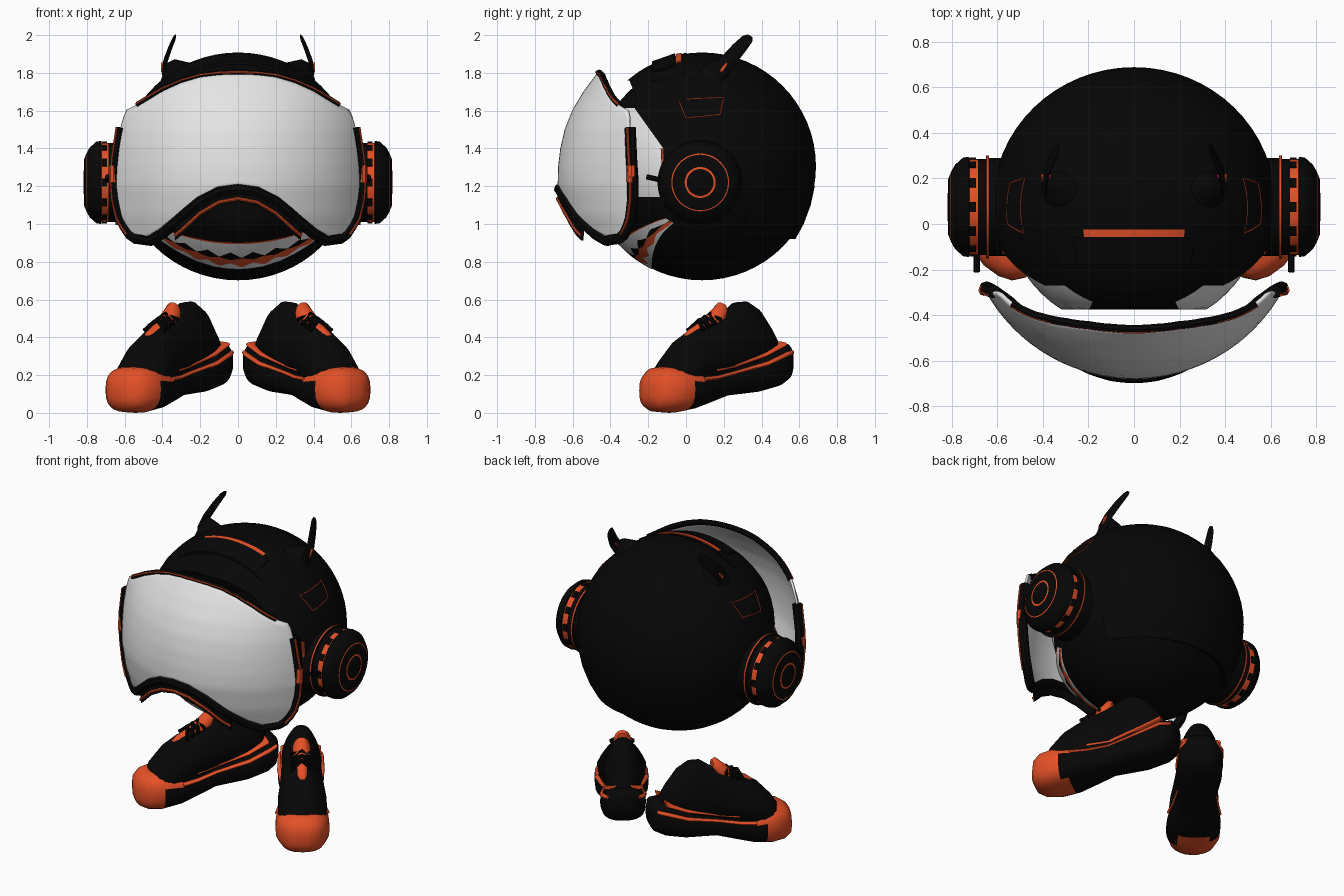
import bpy, bmesh, math
from mathutils import Vector

if "Cube" in bpy.data.objects:
    bpy.data.objects.remove(bpy.data.objects["Cube"])


def material(name, rgb):
    m = bpy.data.materials.new(name)
    m.diffuse_color = (*rgb, 1)
    m.use_nodes = True
    m.node_tree.nodes["Principled BSDF"].inputs["Base Color"].default_value = m.diffuse_color
    return m


BLACK = material("soft_black", (0.002, 0.002, 0.002))
ORANGE = material("orange", (0.78, 0.08, 0.02))
WHITE = material("white", (0.78, 0.78, 0.78))
C, R, WIDE = Vector((0, 0.085, 1.305)), 0.603, 1.03      # helmet centre, radius, sideways stretch


def finish(ob, mats, rule=None, angle=40):
    """Add materials, colour faces by rule, smooth."""
    for m in mats:
        ob.data.materials.append(m)
    if rule:
        for p in ob.data.polygons:
            p.material_index = rule(p.center)
    bpy.ops.object.select_all(action='DESELECT')
    ob.select_set(True)
    bpy.context.view_layer.objects.active = ob
    bpy.ops.object.shade_smooth_by_angle(angle=math.radians(angle))
    return ob


def loft(name, rings, mats, rule=None, closed=True, caps=True, angle=40):
    """Skin a list of point rings."""
    bm = bmesh.new()
    vs = [[bm.verts.new(p) for p in r] for r in rings]
    n = len(rings[0])
    for a, b in zip(vs, vs[1:]):
        for i in range(n if closed else n - 1):
            j = (i + 1) % n
            bm.faces.new((a[i], a[j], b[j], b[i]))
    if closed and caps:
        bm.faces.new(vs[0])
        bm.faces.new(vs[-1])
    bmesh.ops.recalc_face_normals(bm, faces=bm.faces)
    me = bpy.data.meshes.new(name)
    bm.to_mesh(me)
    bm.free()
    ob = bpy.data.objects.new(name, me)
    bpy.context.collection.objects.link(ob)
    return finish(ob, mats, rule, angle)


def tube(name, pts, r, mat, cyclic=False):
    """Round bar along a path."""
    pts = [Vector(p) for p in pts]
    rings = []
    for i, p in enumerate(pts):
        q = pts[(i + 1) % len(pts)] if cyclic else pts[min(i + 1, len(pts) - 1)]
        o = pts[i - 1] if cyclic else pts[max(i - 1, 0)]
        t = (q - o).normalized()
        u = t.cross(Vector((0, 1, 0.13))).normalized()
        w = t.cross(u)
        rings.append([p + r * (u * math.cos(k * math.pi / 4) + w * math.sin(k * math.pi / 4)) for k in range(8)])
    if cyclic:
        rings.append(rings[0])
    return loft(name, rings, [mat], caps=not cyclic)


def interp(table, x, col=1):
    for a, b in zip(table, table[1:]):
        if x <= b[0]:
            f = max(0, (x - a[0]) / (b[0] - a[0]))
            return a[col] + (b[col] - a[col]) * f
    return table[-1][col]


def on_sphere(x, z, r=R):
    return (x, C.y - math.sqrt(max(0, r * r - (x / WIDE) ** 2 - (z - C.z) ** 2)), z)


def ball(name, radius, mats, rule=None, front=-9):
    """Stretched ball, optionally flattened at the front."""
    bpy.ops.mesh.primitive_uv_sphere_add(segments=64, ring_count=32, radius=radius, location=C)
    ob = bpy.context.object
    ob.name, ob.scale.x = name, WIDE
    bpy.ops.object.transform_apply(location=True, scale=True, rotation=False)
    for v in ob.data.vertices:
        v.co.y = max(v.co.y, front)
    return finish(ob, mats, rule)


# Helmet: ball with the front cut open
helmet = ball("helmet", R, [BLACK])
side = [(-0.3, 0.6), (-0.3, 0.86), (-0.10, 1.1), (-0.12, 1.4), (-0.27, 1.61), (-0.27, 1.69), (-0.3, 1.76), (-1, 1.76), (-1, 0.6)]
cutter = loft("opening_cutter", [[(x, y, z) for y, z in side] for x in (-1, 1)], [BLACK])
mod = helmet.modifiers.new("opening", 'BOOLEAN')
mod.object, mod.operation, mod.solver = cutter, 'DIFFERENCE', 'EXACT'
bpy.context.view_layer.objects.active = helmet
bpy.ops.object.modifier_apply(modifier="opening")
bpy.data.objects.remove(cutter)
finish(helmet, [])

# Face inside the opening: white sides, dark centre and mouth
ball("inner_face", 0.555, [WHITE, BLACK], lambda c: int(c.z < 1.12 or c.z > 1.63 or abs(c.x) < 0.2), -0.375)

# Jaw strip: white gums, orange wave and dark tooth gaps
rows = []
for i in range(53):
    x = -0.52 + 0.02 * i
    k = (x / 0.42) ** 2
    lo, hi = 0.76 + 0.16 * k, 0.90 + 0.085 * k
    zig = abs((i % 6) - 3) / 3
    rows.append([on_sphere(x, lo + (hi - lo) * v, R + 0.003) for v in
                 (0, 0.08 + 0.14 * zig, 0.42 - 0.08 * zig, 0.43 + 0.2 * zig, 0.95, 1.02)])
jaw = loft("jaw_teeth", rows, [WHITE, ORANGE, BLACK], closed=False)
for p in jaw.data.polygons:
    p.material_index = (0, 1, 2, 0, 1)[p.index % 5]

# Flared guard at the lower back of the helmet
guard = []
for z, extra in ((1.2, 0.003), (1.1, 0.008), (1.0, 0.018), (0.92, 0.03), (0.965, -0.09)):
    r = math.sqrt(R * R - (z - C.z) ** 2) + extra
    guard.append([(WIDE * r * math.cos(a), C.y + r * math.sin(a), z) for a in
                  (math.radians(25 + 130 * i / 32) for i in range(33))])
loft("neck_guard", guard, [BLACK], closed=False)


# Raised crest over the top with an orange slot
def arc_band(name, y0, y1, r, half, mat):
    rings = []
    for i in range(25):
        a = half * (i / 12 - 1)
        ring = []
        for y, q in ((y0, r - 0.05), (y0, r), (y1, r), (y1, r - 0.05)):
            rr = math.sqrt(q * q - (y - C.y) ** 2)
            ring.append((WIDE * rr * math.sin(a), y, C.z + rr * math.cos(a)))
        rings.append(ring)
    loft(name, rings, [mat])


arc_band("crest", -0.18, 0.0, 0.608, 0.6, BLACK)
arc_band("crest_lip", -0.18, -0.057, 0.616, 0.45, BLACK)
arc_band("crest_slot", -0.056, -0.025, 0.611, 0.37, ORANGE)

# Visor: curved white plate
LOW = [(0, 1.2), (0.1, 1.187), (0.2, 1.135), (0.3, 1.05), (0.4, 0.965), (0.47, 0.925), (0.52, 0.915),
       (0.57, 0.945), (0.62, 1.03), (0.655, 1.22)]
HIGH = [(0, 1.8), (0.1, 1.797), (0.2, 1.785), (0.3, 1.755), (0.4, 1.71), (0.53, 1.63), (0.59, 1.60),
        (0.62, 1.5), (0.655, 1.27)]
PROFILE = [(0.9, -0.58), (1.05, -0.64), (1.2, -0.672), (1.3, -0.67), (1.4, -0.658), (1.5, -0.635), (1.6, -0.595),
           (1.7, -0.535), (1.8, -0.46)]


def visor_point(x, z, out=0.0):
    """Point on the visor, pushed out along its horizontal normal."""
    d = math.sqrt(0.737 ** 2 - x * x)
    return (x + out * x / 0.737, interp(PROFILE, z) + 0.737 - d - out * d / 0.737, z)


cols = []
for i in range(61):
    x = 0.655 * math.sin(math.pi / 2 * (i / 30 - 1))
    a, b = interp(LOW, abs(x)), interp(HIGH, abs(x))
    cols.append([visor_point(x, a + (b - a) * j / 24) for j in range(25)])
visor = loft("visor", cols, [WHITE], closed=False, angle=60)
sol = visor.modifiers.new("thickness", 'SOLIDIFY')
sol.thickness, sol.offset = 0.015, 0

# Visor trims: black frame with an orange line
half = [(0.1 * i / 3, interp(LOW, 0.1 * i / 3)) for i in range(1, 16)]
half += [(0.545, 0.925), (0.57, 0.945), (0.6, 0.99), (0.62, 1.03), (0.642, 1.13), (0.65, 1.24), (0.642, 1.35), (0.618, 1.51)]
edge = [(-x, z) for x, z in reversed(half)] + [(0, 1.2)] + half
tube("visor_lower_frame", [visor_point(x, z - 0.015 * (abs(x) < 0.5)) for x, z in edge], 0.03, BLACK)
# Lip hanging under the middle of the frame
lip = []
for x, z in edge:
    if abs(x) < 0.36:
        p, drop = Vector(visor_point(x, z)), 0.085 + 0.025 * min(1, abs(x) / 0.3)
        lip.append([p + Vector((0, dy, -dz)) for dy, dz in ((-0.012, 0.02), (-0.006, drop), (0.006, drop), (0.012, 0.02))])
loft("visor_lip", lip, [BLACK])
tube("visor_lip_line", [(r[0] * 0.3 + r[1] * 0.7) for r in lip], 0.009, ORANGE)
for s in (-1, 1):
    tube("visor_side_line", [visor_point(s * x, z, 0.028) for x, z in half if x > 0.55], 0.007, ORANGE)
    tube("visor_clip", [visor_point(s * 0.648, z, 0.012) for z in (1.22, 1.31)], 0.024, ORANGE)
top = [(x, interp(HIGH, abs(x))) for x in (-0.53 + 1.06 * i / 32 for i in range(33))]
tube("visor_upper_frame", [visor_point(x, z) for x, z in top], 0.018, BLACK)
tube("visor_upper_line", [visor_point(x, z + 0.004, 0.015) for x, z in top], 0.006, ORANGE)


def ellipse(c, u, v, n=16):
    return [Vector(c) + Vector(u) * math.cos(2 * math.pi * k / n) + Vector(v) * math.sin(2 * math.pi * k / n) for k in range(n)]


# Ear cups: lathed, with coloured bands
CUP = [(0.50, 0.215, 0), (0.635, 0.215, 0), (0.636, 0.226, 1), (0.648, 0.226, 0), (0.65, 0.21, 0), (0.685, 0.21, 1),
       (0.722, 0.21, 0), (0.724, 0.22, 0), (0.75, 0.216, 0), (0.785, 0.185, 0), (0.803, 0.153, 1), (0.805, 0.147, 0),
       (0.816, 0.12, 0), (0.81, 0.082, 1), (0.811, 0.071, 0), (0.818, 0.06, 0), (0.818, 0.01, 0)]
EAR = (0.075, 1.22)
for s in (-1, 1):
    cup = loft("ear_cup", [ellipse((s * x, *EAR), (0, r, 0), (0, 0, r), 48) for x, r, _ in CUP], [BLACK, ORANGE])
    for p in cup.data.polygons:
        if p.index < 48 * (len(CUP) - 1):
            p.material_index = CUP[p.index // 48][2]
    # Dark clips around the wide orange band
    for k in range(12):
        a = 2 * math.pi * k / 12
        d, t = Vector((0, math.cos(a), math.sin(a))), Vector((0, -math.sin(a), math.cos(a)))
        c = Vector((s * 0.703, *EAR))
        loft("ear_clip", [[c + d * q + t * h + Vector((e, 0, 0)) for e, h in
             ((-0.018, -0.022), (0.01, -0.022), (0.01, 0.022), (-0.018, 0.022))] for q in (0.2, 0.217)], [BLACK])
    tube("visor_hinge", [(s * 0.69, -0.12, 1.23), (s * 0.69, -0.21, 1.25)], 0.014, BLACK)
    tube("opening_light", [(s * 0.572, -0.118, 1.3), (s * 0.567, -0.123, 1.4)], 0.011, ORANGE)

    # Horns on small mounts
    horn = [(0.37, 0.13, 1.74, 0.014, 0.045), (0.39, 0.17, 1.80, 0.014, 0.045), (0.385, 0.22, 1.86, 0.011, 0.044),
            (0.36, 0.28, 1.93, 0.009, 0.04), (0.338, 0.325, 1.98, 0.007, 0.032), (0.33, 0.34, 1.997, 0.003, 0.015)]
    loft("horn", [ellipse((s * x, y, z), (a, 0, 0), (0, b * 0.8, -b * 0.5)) for x, y, z, a, b in horn], [BLACK])
    loft("horn_mount", [ellipse((s * x, y, z), (s * r, 0, -r * 0.5), (0, r, 0)) for x, y, z, r in
         ((0.31, 0.13, 1.76, 0.12), (0.33, 0.15, 1.82, 0.07), (0.36, 0.18, 1.86, 0.025))], [BLACK])
    loft("horn_light", [ellipse((s * x, 0.2, 1.83), (0, 0.018, 0.024), (0, 0.006, -0.006)) for x in (0.365, 0.408)], [ORANGE])

    # Outlined side panel
    loop = []
    for a, b in (((-0.04, 1.66), (0.2, 1.67)), ((0.2, 1.67), (0.18, 1.58)), ((0.18, 1.58), (0, 1.56)), ((0, 1.56), (-0.04, 1.66))):
        for f in (0, 0.25, 0.5, 0.75):
            y, z = a[0] + (b[0] - a[0]) * f, a[1] + (b[1] - a[1]) * f
            loop.append((s * WIDE * math.sqrt(R * R - (y - C.y) ** 2 - (z - C.z) ** 2), y, z))
    tube("side_panel_line", loop, 0.003, ORANGE, cyclic=True)

# Shoes: section tables are (along, half width, bottom, top)
SOLE = [(-0.465, 0.05, 0.22, 0.34), (-0.44, 0.1, 0.17, 0.37), (-0.38, 0.135, 0.14, 0.365), (-0.25, 0.14, 0.11, 0.31),
        (-0.05, 0.115, 0.09, 0.25), (0.08, 0.14, 0.05, 0.23), (0.18, 0.162, 0.02, 0.23), (0.2, 0.163, 0.017, 0.235),
        (0.25, 0.165, 0.008, 0.243), (0.3, 0.165, 0.0, 0.25), (0.38, 0.14, 0.005, 0.24), (0.425, 0.10, 0.025, 0.21),
        (0.445, 0.04, 0.07, 0.15)]
UPPER = [(-0.39, 0.05, 0.3, 0.39), (-0.34, 0.09, 0.28, 0.46), (-0.27, 0.112, 0.25, 0.55), (-0.2, 0.118, 0.2, 0.59),
         (-0.13, 0.12, 0.2, 0.585), (-0.07, 0.12, 0.2, 0.54), (0.08, 0.135, 0.15, 0.475), (0.16, 0.147, 0.12, 0.435),
         (0.24, 0.15, 0.1, 0.385), (0.32, 0.13, 0.1, 0.295), (0.38, 0.07, 0.1, 0.2)]
STRIPE = [(q, w + 0.005, b + (t - b) * 0.66, b + (t - b) * 0.84) for q, w, b, t in SOLE[1:7]]
WELT = [(q, w - 0.012, t - 0.02, t + 0.014) for q, w, b, t in SOLE[2:6]]
YAW = math.radians(36)
for s in (-1, 1):
    def place(q, w, z):
        x = 0.365 + q * math.sin(YAW) + w * math.cos(YAW)
        return (s * x, 0.155 - q * math.cos(YAW) + w * math.sin(YAW), z)

    def shoe_loft(name, table, mats, taper=0.0, rule=None):
        rings = []
        for q, w, b, t in table:
            ring = []
            for k in range(24):
                c, n = math.cos(math.pi * k / 12), math.sin(math.pi * k / 12)
                c, n = [math.copysign(abs(v) ** 0.75, v) for v in (c, n)]
                ring.append(place(q, w * c * (1 - taper * max(0, n)), (b + t) / 2 + n * (t - b) / 2))
            rings.append(ring)
        return loft(name, rings, mats, rule, angle=60)

    def is_toe(c):
        """Orange toe cap, cut back low on both flanks."""
        x, y = s * c.x - 0.365, c.y - 0.155
        q, w = x * math.sin(YAW) - y * math.cos(YAW), x * math.cos(YAW) + y * math.sin(YAW)
        low = c.z < 0.16 and abs(w) > 0.08
        return int(q > (0.3 if low and w < 0 else 0.25 if low else 0.19))

    shoe_loft("shoe_sole", SOLE, [BLACK, ORANGE], rule=is_toe)
    shoe_loft("shoe_upper", UPPER, [BLACK], 0.4)
    shoe_loft("shoe_stripe", STRIPE, [ORANGE])
    shoe_loft("shoe_welt", WELT, [ORANGE])
    # Tongue and crossing laces
    shoe_loft("shoe_tongue", [(-0.055, 0.035, 0.52, 0.575), (-0.03, 0.055, 0.47, 0.585), (0.02, 0.055, 0.44, 0.54),
              (0.1, 0.045, 0.38, 0.478), (0.17, 0.045, 0.33, 0.44), (0.2, 0.03, 0.32, 0.415)], [ORANGE], 0.3)
    for q in (0.035, 0.07, 0.105):
        z = interp(UPPER, q, 3) + 0.018
        for d in (-1, 1):
            tube("shoe_lace", [place(q - 0.02, -0.07 * d, z - 0.02), place(q, 0, z + 0.012), place(q + 0.025, 0.07 * d, z - 0.045)], 0.011, BLACK)
